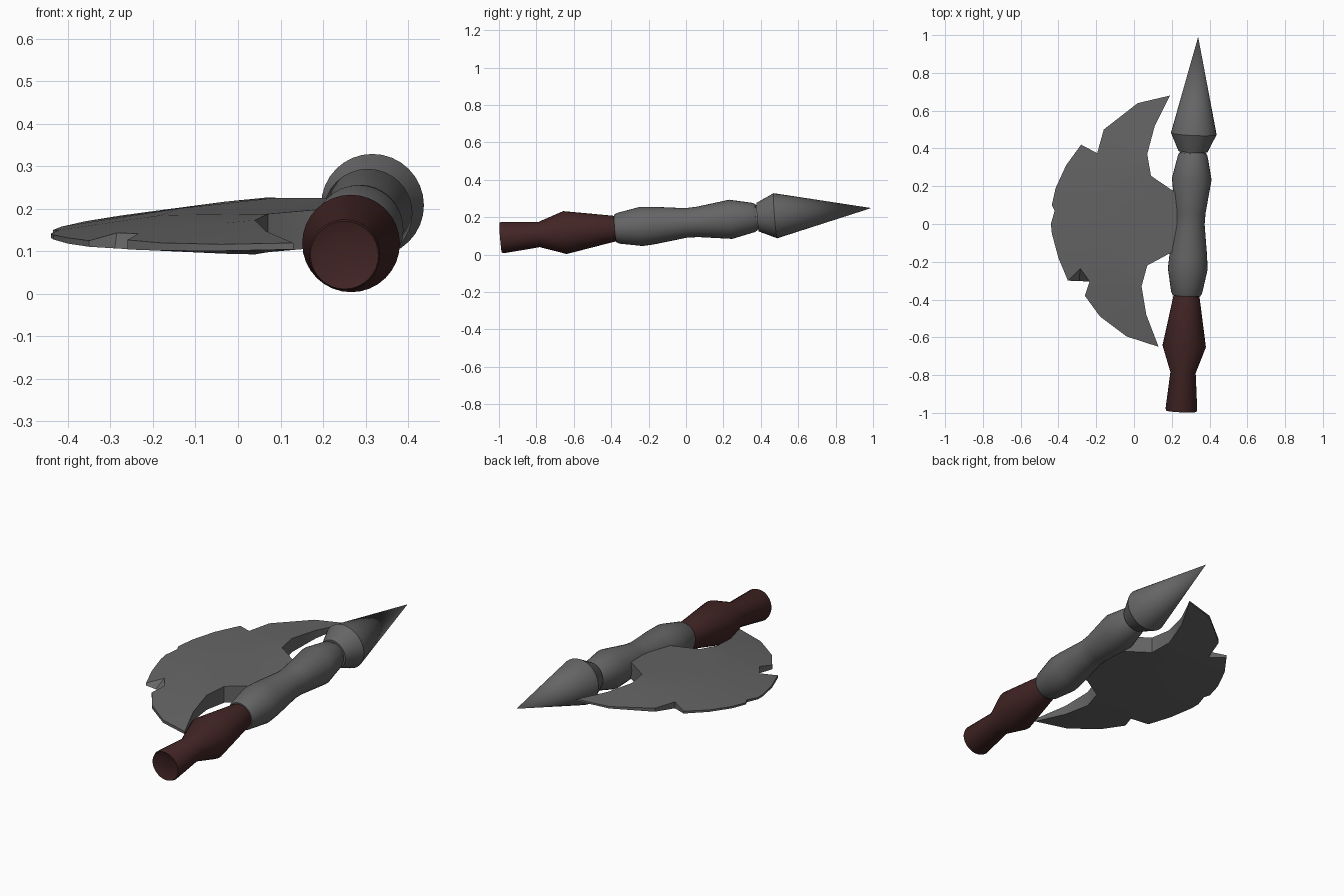
import bpy, bmesh, math
from mathutils import Vector
from mathutils.geometry import delaunay_2d_cdt

if "Cube" in bpy.data.objects:
    bpy.data.objects.remove(bpy.data.objects["Cube"])


def material(name, col):
    m = bpy.data.materials.new(name)
    m.diffuse_color = (*col, 1)
    m.use_nodes = True
    m.node_tree.nodes["Principled BSDF"].inputs["Base Color"].default_value = m.diffuse_color
    return m


steel = material("dark steel", (0.13, 0.13, 0.133))
wood = material("dark red wood", (0.055, 0.018, 0.018))

# The whole weapon lies along a slightly tilted axis
CENTRE = Vector((0.295, 0, 0.17))
AXIS = Vector((0.045, 1, 0.08)).normalized()
ROT = AXIS.to_track_quat('Z', 'Y')


def finish(name, bm, mat, smooth):
    bmesh.ops.recalc_face_normals(bm, faces=bm.faces)
    me = bpy.data.meshes.new(name)
    bm.to_mesh(me)
    bm.free()
    me.materials.append(mat)
    ob = bpy.data.objects.new(name, me)
    bpy.context.collection.objects.link(ob)
    if smooth:
        bpy.ops.object.select_all(action='DESELECT')
        ob.select_set(True)
        bpy.context.view_layer.objects.active = ob
        bpy.ops.object.shade_smooth_by_angle(angle=math.radians(35))
    return ob


def lathe(name, profile, mat, n=32):
    """Revolve (distance along axis, radius) pairs around the weapon axis."""
    bm = bmesh.new()
    rings = []
    for s, r in profile:
        count = n if r > 0 else 1
        rings.append([bm.verts.new(CENTRE + ROT @ Vector((
            r * math.cos(2 * math.pi * i / n), r * math.sin(2 * math.pi * i / n), s)))
            for i in range(count)])
    for a, b in zip(rings, rings[1:]):
        for i in range(n):
            j = (i + 1) % n
            if len(a) == 1:
                bm.faces.new((a[0], b[j], b[i]))
            elif len(b) == 1:
                bm.faces.new((a[i], a[j], b[0]))
            else:
                bm.faces.new((a[i], a[j], b[j], b[i]))
    return finish(name, bm, mat, True)


# Grip with a slightly hollow butt
lathe("grip", [(-0.985, 0), (-0.985, 0.05), (-0.995, 0.08), (-0.985, 0.084), (-0.79, 0.067),
               (-0.65, 0.115), (-0.39, 0.07), (-0.375, 0.066), (-0.375, 0)], wood)
# Metal shaft with two swellings
lathe("shaft", [(-0.38, 0), (-0.38, 0.074), (-0.365, 0.082), (-0.24, 0.105), (-0.17, 0.1),
                (0, 0.079), (0.06, 0.081), (0.24, 0.105), (0.365, 0.078), (0.378, 0.07),
                (0.378, 0)], steel)
# Spear point
lathe("spear_point", [(0.37, 0), (0.37, 0.066), (0.385, 0.066), (0.385, 0.077),
                      (0.48, 0.121), (0.995, 0)], steel)

# Crescent blade: outline seen from above, notched along the cutting edge
outline = [(0.19, 0.68), (0.02, 0.64), (-0.16, 0.50), (-0.195, 0.375), (-0.28, 0.42),
           (-0.36, 0.31), (-0.415, 0.19), (-0.435, 0.10), (-0.42, 0.07), (-0.44, 0),
           (-0.435, -0.05), (-0.40, -0.18), (-0.35, -0.30), (-0.285, -0.235),
           (-0.235, -0.305), (-0.26, -0.38), (-0.18, -0.49), (-0.04, -0.595),
           (0.13, -0.65), (0.065, -0.48), (0.04, -0.33), (0.07, -0.22), (0.19, -0.155),
           (0.28, -0.14), (0.28, 0.14), (0.20, 0.18), (0.09, 0.255), (0.07, 0.37),
           (0.11, 0.52)]
NOTCH = 13
ridge = [(0.24 + 0.42 * math.cos(math.radians(180 + a)), 0.42 * math.sin(math.radians(180 + a)))
         for a in (-50, -25, 0, 25, 50)]
pts = [Vector(p) for p in outline + ridge]
k = len(outline)
tri = delaunay_2d_cdt(pts, [(i, (i + 1) % k) for i in range(k)], [list(range(k))], 1, 1e-5)
origin = {o: i for i, src in enumerate(tri[3]) for o in src}


def blade_point(p, side):
    """Blade tapers from its root to a thin edge on a circle."""
    dist = math.hypot(p[0] - 0.24, p[1])
    half = min(0.045, 0.005 + 0.12 * max(0, 0.68 - dist))
    mid = 0.17 + 0.045 * (p[0] - 0.295) + 0.078 * p[1]
    return Vector((p[0], p[1], mid + side * half))


bm = bmesh.new()
top = [bm.verts.new(blade_point(p, 1)) for p in tri[0]]
bottom = [bm.verts.new(blade_point(p, -1)) for p in tri[0]]
# One chip only bites into the upper side
bottom[origin[NOTCH]].co = blade_point((-0.29, -0.302), -1)
for f in tri[2]:
    bm.faces.new([top[i] for i in f])
    bm.faces.new([bottom[i] for i in reversed(f)])
for i in range(k):
    a, b = origin[i], origin[(i + 1) % k]
    bm.faces.new((top[a], top[b], bottom[b], bottom[a]))
finish("axe_blade", bm, steel, True)
